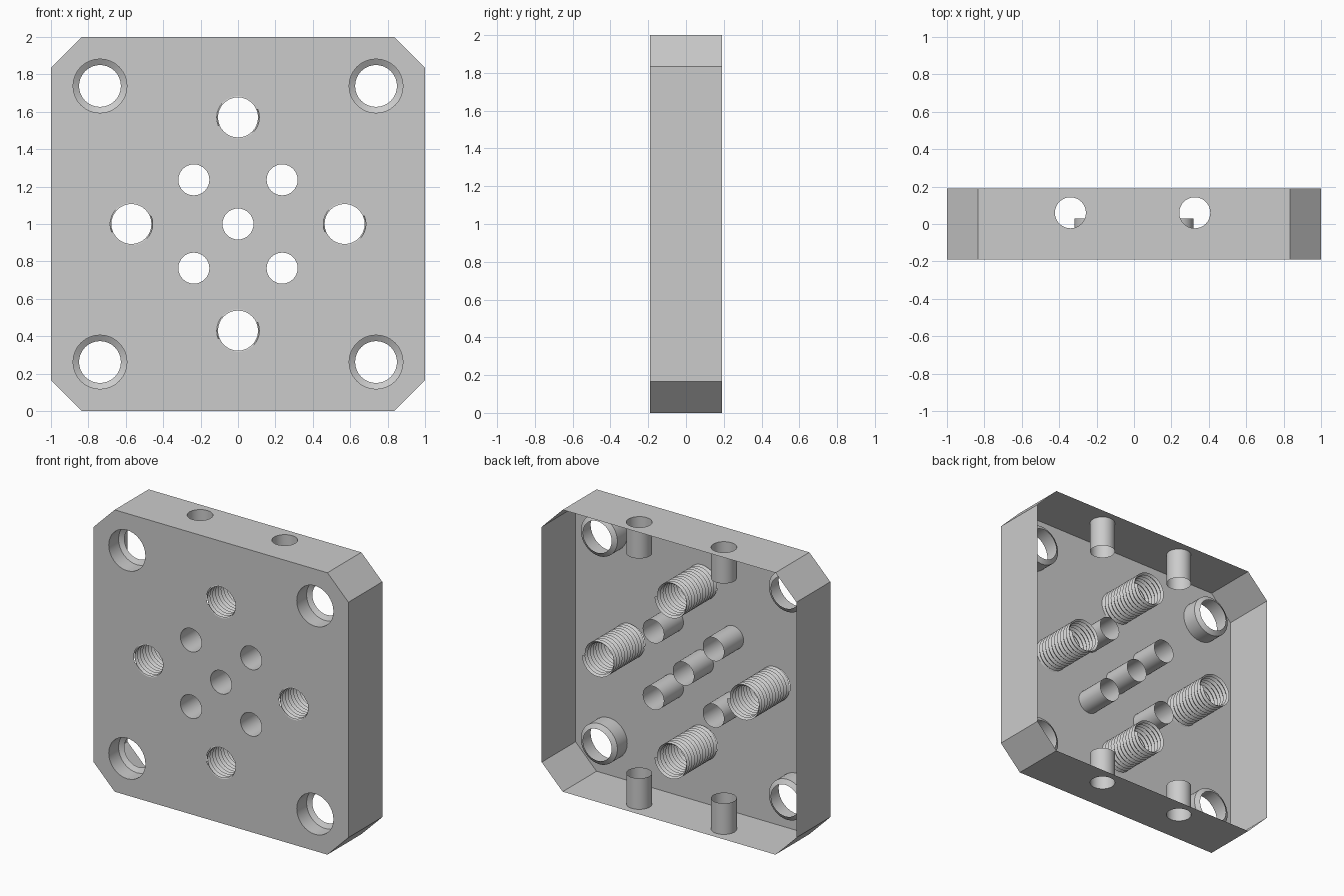
import bpy, bmesh, math
from mathutils import Vector

cube = bpy.data.objects.get("Cube")
if cube:
    bpy.data.objects.remove(cube, do_unlink=True)

HALF, DEPTH, CUT, SEG = 1.0, 0.19, 0.165, 32

grey = bpy.data.materials.new("plain_grey")
grey.use_nodes = True
colour = (0.6, 0.6, 0.6, 1)
grey.diffuse_color = colour
grey.node_tree.nodes["Principled BSDF"].inputs["Base Color"].default_value = colour


# Each side maps (u, v, distance inward) to a point in the model
def front(u, v, d=0):
    return Vector((u, d - DEPTH, v))


def top(u, v, d=0):
    return Vector((u, v, 2 * HALF - d))


def bottom(u, v, d=0):
    return Vector((u, v, d))


def finish(name, bm, wanted, smooth=False):
    """Turn every face towards wanted(face), then make the object."""
    bm.normal_update()
    for f in bm.faces:
        if f.normal.dot(wanted(f)) < 0:
            f.normal_flip()
    mesh = bpy.data.meshes.new(name)
    bm.to_mesh(mesh)
    bm.free()
    mesh.materials.append(grey)
    ob = bpy.data.objects.new(name, mesh)
    bpy.context.collection.objects.link(ob)
    if smooth:
        bpy.ops.object.select_all(action='DESELECT')
        ob.select_set(True)
        bpy.context.view_layer.objects.active = ob
        bpy.ops.object.shade_smooth_by_angle(angle=math.radians(30))


def circle(u, v, r):
    return [(u + r * math.cos(math.tau * i / SEG), v + r * math.sin(math.tau * i / SEG))
            for i in range(SEG)]


def panel(name, side, outline, holes):
    """Thin flat sheet with round holes."""
    bm = bmesh.new()
    for loop in [outline] + [circle(*h) for h in holes]:
        vs = [bm.verts.new(side(*p)) for p in loop]
        for a, b in zip(vs, vs[1:] + vs[:1]):
            bm.edges.new((a, b))
    outward = side(0, 0, 0) - side(0, 0, 1)
    bmesh.ops.triangle_fill(bm, edges=bm.edges[:], use_beauty=True, normal=outward)
    finish(name, bm, lambda f: outward)


def inward(side, u, v):
    """Direction from a face to the axis of its hole."""
    axis = (side(0, 0, 1) - side(0, 0, 0)).normalized()
    base = side(u, v)

    def wanted(f):
        c = base - f.calc_center_median()
        return c - axis * c.dot(axis)
    return wanted


def bore(name, side, u, v, profile):
    """Open hole wall turned from (radius, depth) pairs."""
    bm = bmesh.new()
    rings = [[bm.verts.new(side(*p, d)) for p in circle(u, v, r)] for r, d in profile]
    for a, b in zip(rings, rings[1:]):
        for i in range(SEG):
            j = (i + 1) % SEG
            bm.faces.new((a[i], a[j], b[j], b[i]))
    finish(name, bm, inward(side, u, v), True)


def thread(name, u, v, r_in, r_out, length, turns):
    """Hole wall with a helical V thread."""
    bm = bmesh.new()
    pitch = length / turns
    edge = 0.002
    strips = []
    for k, r in ((0, r_out), (0.5, r_in), (1, r_out)):
        strip = []
        for i in range(-SEG, int(turns - 1) * SEG + 1):
            a = math.tau * i / SEG
            d = max(edge, pitch * (i / SEG + k))
            strip.append(bm.verts.new(front(u + r * math.cos(a), v + r * math.sin(a), d)))
        strips.append(strip)
    limit = edge - DEPTH + 1e-5
    for a, b in zip(strips, strips[1:]):
        for i in range(len(a) - 1):
            quad = (a[i], a[i + 1], b[i + 1], b[i])
            if any(p.co.y > limit for p in quad):
                bm.faces.new(quad)
    bmesh.ops.remove_doubles(bm, verts=bm.verts[:], dist=1e-5)
    finish(name, bm, inward(front, u, v), True)


# Hole layout
corners = [(x, 1 + z) for x in (-0.738, 0.738) for z in (-0.738, 0.738)]
threaded = [(-0.57, 1), (0.57, 1), (0, 0.43), (0, 1.57)]
small = [(0, 1)] + [(x, 1 + z) for x in (-0.236, 0.236) for z in (-0.236, 0.236)]
R_CORNER, R_THREAD, R_SMALL = 0.144, 0.114, 0.083

# Front plate with chamfered corners
n = HALF - CUT
octagon = [(-n, 0), (n, 0), (HALF, CUT), (HALF, 2 - CUT),
           (n, 2), (-n, 2), (-HALF, 2 - CUT), (-HALF, CUT)]
panel("front_plate", front, octagon,
      [(*c, R_CORNER) for c in corners] + [(*c, R_THREAD) for c in threaded]
      + [(*c, R_SMALL) for c in small])

# Top and bottom walls, each with two drilled holes
strip = [(-n, -DEPTH), (n, -DEPTH), (n, DEPTH), (-n, DEPTH)]
drilled = [(-0.34, 0.06), (0.325, 0.06)]
for label, side in (("top", top), ("bottom", bottom)):
    panel(label + "_wall", side, strip, [(*c, R_SMALL) for c in drilled])
    for i, c in enumerate(drilled):
        bore(f"{label}_hole_{i + 1}", side, *c, [(R_SMALL, 0), (R_SMALL, 0.22)])

# Side walls and chamfers; the back stays open
bm = bmesh.new()
for p, q in zip(octagon, octagon[1:] + octagon[:1]):
    if p[1] != q[1]:
        bm.faces.new([bm.verts.new(w) for w in
                      (front(*p), front(*q), front(*q, 2 * DEPTH), front(*p, 2 * DEPTH))])
finish("side_walls", bm, lambda f: f.calc_center_median() - Vector((0, 0, HALF)))

# Holes behind the front plate
for i, c in enumerate(corners):
    bore(f"corner_hole_{i + 1}", front, *c,
         [(R_CORNER, 0), (R_CORNER, 0.11), (0.112, 0.13)])
for i, c in enumerate(small):
    bore(f"small_hole_{i + 1}", front, *c, [(R_SMALL, 0), (R_SMALL, 0.22)])
for i, c in enumerate(threaded):
    thread(f"threaded_hole_{i + 1}", *c, 0.107, 0.121, 0.37, 12)
